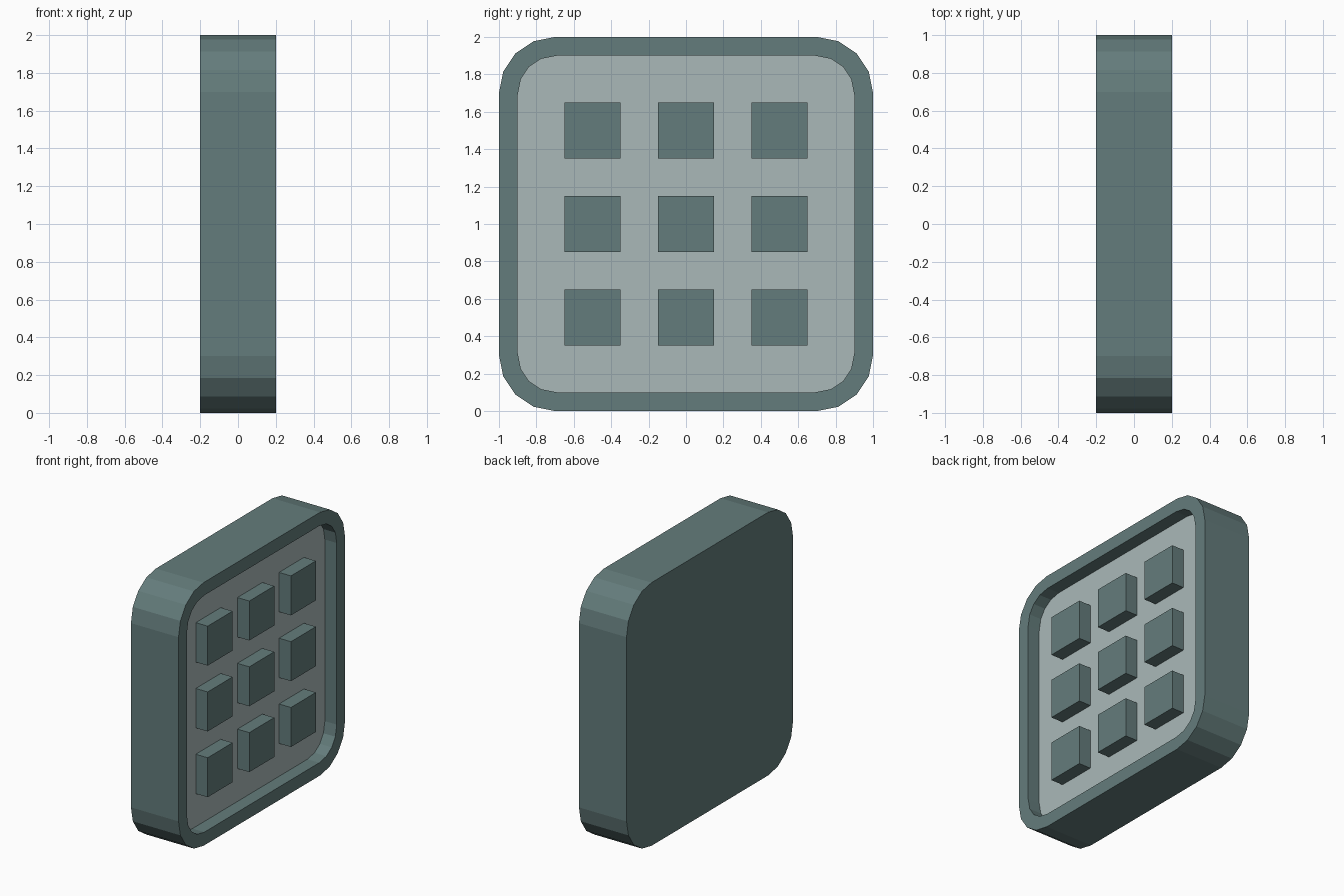
import bpy, bmesh, math
from mathutils import Matrix

if "Cube" in bpy.data.objects:
    bpy.data.objects.remove(bpy.data.objects["Cube"])

HALF, DEPTH, RADIUS, SEG = 1.0, 0.2, 0.3, 4   # panel half size, half depth, corner radius, corner sides
RIM, RECESS = 0.1, 0.1                        # rim width, recess depth
BLOCK, PITCH = 0.3, 0.5                       # block size and spacing


def material(name, rgb):
    m = bpy.data.materials.new(name)
    m.diffuse_color = (*rgb, 1.0)
    m.use_nodes = True
    m.node_tree.nodes["Principled BSDF"].inputs["Base Color"].default_value = m.diffuse_color
    return m


dark = material("slate_teal", (0.127, 0.202, 0.200))
light = material("pale_grey", (0.402, 0.485, 0.485))


def finish(bm, name, mats):
    bmesh.ops.recalc_face_normals(bm, faces=bm.faces)
    mesh = bpy.data.meshes.new(name)
    bm.to_mesh(mesh)
    bm.free()
    for m in mats:
        mesh.materials.append(m)
    ob = bpy.data.objects.new(name, mesh)
    bpy.context.collection.objects.link(ob)
    return ob


# Rounded square panel, extruded along x
bm = bmesh.new()
outline = []
c = HALF - RADIUS
for corner, (sy, sz) in enumerate(((1, 1), (-1, 1), (-1, -1), (1, -1))):
    for i in range(SEG + 1):
        a = (corner + i / SEG) * math.pi / 2
        outline.append(bm.verts.new((-DEPTH, sy * c + RADIUS * math.cos(a),
                                     HALF + sz * c + RADIUS * math.sin(a))))
back = bm.faces.new(outline)
ext = bmesh.ops.extrude_face_region(bm, geom=[back], use_keep_orig=True)
bmesh.ops.translate(bm, vec=(2 * DEPTH, 0, 0),
                    verts=[g for g in ext["geom"] if isinstance(g, bmesh.types.BMVert)])
bmesh.ops.recalc_face_normals(bm, faces=bm.faces)

# Rim and recessed floor on the +x side
front = max(bm.faces, key=lambda f: f.calc_center_median().x)
bmesh.ops.inset_region(bm, faces=[front], thickness=RIM, use_even_offset=True)
ext = bmesh.ops.extrude_discrete_faces(bm, faces=[front])
floor = ext["faces"][0]
bmesh.ops.translate(bm, vec=(-RECESS, 0, 0), verts=floor.verts)
bmesh.ops.remove_doubles(bm, verts=bm.verts, dist=1e-5)
floor.material_index = 1
finish(bm, "panel", [dark, light])

# Three by three grid of raised blocks, flush with the rim
for row in (-1, 0, 1):
    for col in (-1, 0, 1):
        bm = bmesh.new()
        bmesh.ops.create_cube(bm, size=1.0, matrix=Matrix.Translation(
            (DEPTH - RECESS / 2, col * PITCH, HALF + row * PITCH))
            @ Matrix.Diagonal((RECESS, BLOCK, BLOCK, 1)))
        finish(bm, f"block_{row + 2}_{col + 2}", [dark])
